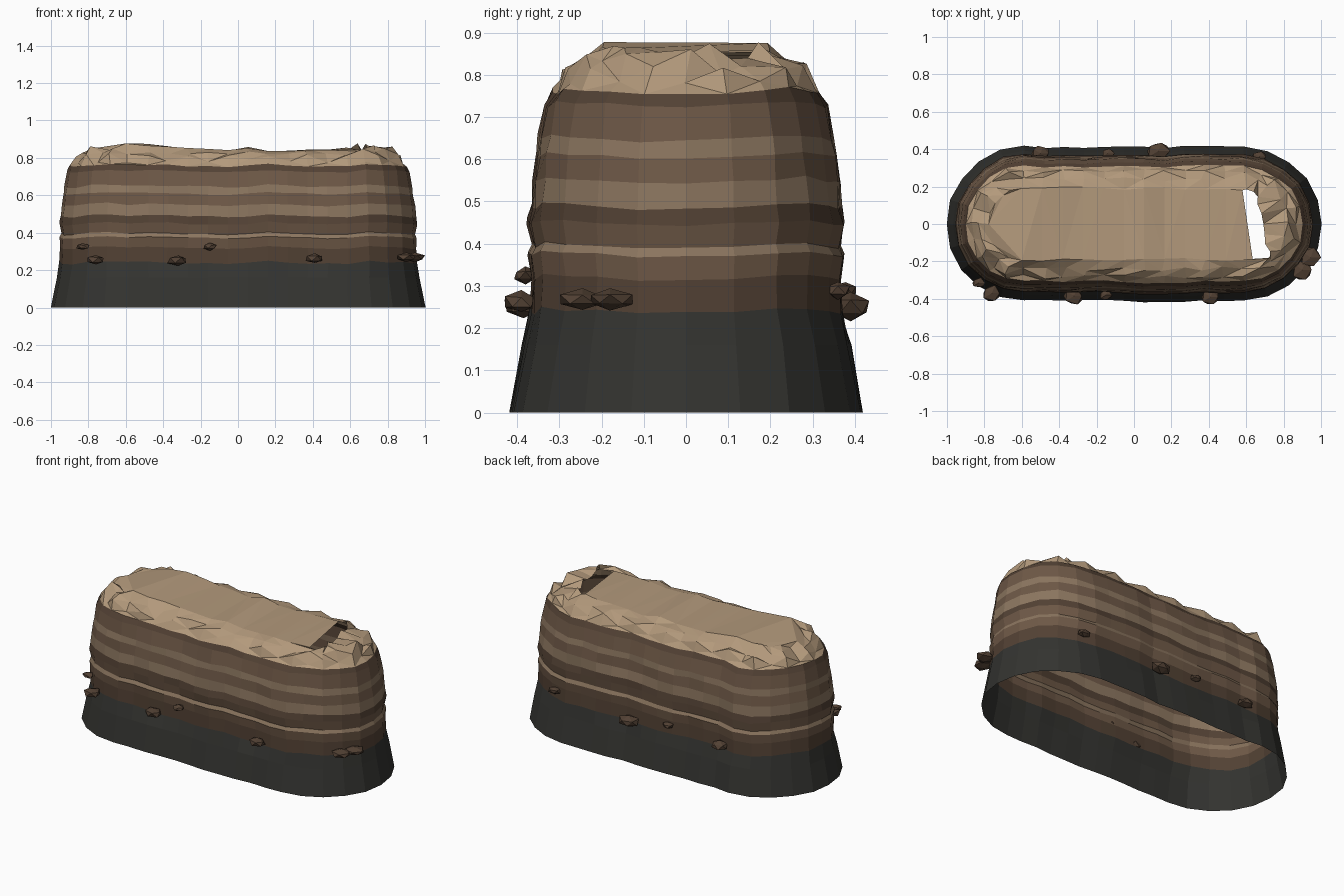
import bpy, bmesh, math, random
from mathutils import Vector

if "Cube" in bpy.data.objects:
    bpy.data.objects.remove(bpy.data.objects["Cube"])
random.seed(4)


def mat(name, c):
    m = bpy.data.materials.new(name)
    m.diffuse_color = (*c, 1)
    m.use_nodes = True
    m.node_tree.nodes["Principled BSDF"].inputs["Base Color"].default_value = m.diffuse_color
    return m


MATS = [mat("base_grey", (.034, .034, .03)), mat("dark_brown", (.085, .053, .034)),
        mat("brown", (.155, .098, .062)), mat("tan", (.26, .18, .115)),
        mat("light_tan", (.45, .32, .2))]

# Strata profile: z, half length, half width, colour of band above
PROFILE = [(0, 1.0, .412, 0), (.16, .968, .383, 0), (.24, .953, .362, 1), (.32, .95, .36, 2),
           (.375, .952, .368, 3), (.395, .944, .358, 2), (.45, .953, .369, 1),
           (.49, .948, .362, 3), (.55, .943, .357, 2), (.61, .933, .35, 3),
           (.65, .927, .344, 2), (.73, .913, .328, 1), (.76, .898, .309, 4)]
NS, NA = 11, 10            # segments per straight side and per rounded end
N = 2 * (NS + NA)


def stadium(hx, hy):
    """Outline starting at the front left, running counter-clockwise."""
    c = hx - hy
    pts = [(-c + 2 * c * i / NS, -hy) for i in range(NS)]
    pts += [(c + hy * math.sin(math.pi * i / NA), -hy * math.cos(math.pi * i / NA)) for i in range(NA)]
    return pts + [(-x, -y) for x, y in pts]


def jit(a):
    return random.uniform(-a, a)


bm = bmesh.new()


def ring(pts, zs):
    return [bm.verts.new((x, y, z)) for (x, y), z in zip(pts, zs)]


def bridge(a, b, color):
    for i in range(N):
        j = (i + 1) % N
        bm.faces.new((a[i], a[j], b[j], b[i])).material_index = color


# Layered cliff walls, open underneath
bulge = [jit(.008) for _ in range(N)]
wave = [.006 * math.sin(i * 1.1) + jit(.004) for i in range(N)]
rings = []
for z, hx, hy, col in PROFILE:
    pts = []
    rough = .002 if .3 < z < .42 else .004
    for i, (x, y) in enumerate(stadium(hx, hy)):
        k = bulge[i] + (jit(rough) if z > 0 else 0)
        d = Vector((max(0, abs(x) - .58) * (1 if x > 0 else -1), y)).normalized()
        pts.append((x + d.x * k * .6, y + d.y * k))
    rings.append(ring(pts, [z + (wave[i] + jit(rough) if z > .2 else 0) for i in range(N)]))
for k in range(len(rings) - 1):
    bridge(rings[k], rings[k + 1], PROFILE[k][3])


# Jagged crown: shoulder, crest and inner ring at the plateau edge
def top_z(x):
    prof = [(-.8, .85), (-.7, .845), (-.58, .878), (-.3, .853), (0, .838), (.05, .855),
            (.14, .83), (.35, .848), (.56, .84), (.62, .86), (.8, .845)]
    for (x0, z0), (x1, z1) in zip(prof, prof[1:]):
        if x <= x1:
            return z0 + (z1 - z0) * (x - x0) / (x1 - x0)
    return .85


def is_end(i):
    return NS <= i % (NS + NA)


pts = [(x + jit(.012), y + jit(.012)) for x, y in stadium(.875, .282)]
shoulder = ring(pts, [.8 + (.018 if i % 2 else -.018) + jit(.012) for i in range(N)])
bridge(rings[-1], shoulder, 4)

pts = [(x + jit(.014), y + jit(.012)) for x, y in stadium(.825, .24)]
crest = ring(pts, [.828 + (jit(.035) if is_end(i) else jit(.01)) for i in range(N)])
bridge(shoulder, crest, 4)

pts, zs = [], []
for i, (x, y) in enumerate(stadium(.79, .19)):
    if is_end(i):
        if x > 0:      # right end stays short, skewed beside the gap
            x = .685 - .2 * y + jit(.012)
            y *= .95
        else:
            x += jit(.02)
    else:
        y += jit(.008)
    pts.append((x, y))
    zs.append(top_z(x) + (jit(.025) if is_end(i) else jit(.006)))
inner = ring(pts, zs)
bridge(crest, inner, 4)


# Plateau cap: strips between front and back edges, with a gap at the right
def back(i):
    return (NS + NA + NS - i) % N


def cap(vs):
    bm.faces.new(vs).material_index = 4


for i in range(NS - 1):
    cap((inner[i], inner[i + 1], inner[back(i + 1)], inner[back(i)]))
f = bm.verts.new((.635, -.19, .845))
b = bm.verts.new((.58, .18, .855))
cap((inner[NS - 1], f, b, inner[back(NS - 1)]))
cap([inner[back(0)]] + inner[back(0) + 1:N] + [inner[0]])
cap((f, inner[NS - 1], inner[NS]))
cap((b, inner[back(NS)], inner[back(NS - 1)]))

bmesh.ops.triangulate(bm, faces=[q for q in bm.faces if q.material_index == 4])


def finish(bm, name, mats):
    me = bpy.data.meshes.new(name)
    bm.to_mesh(me)
    bm.free()
    for m in mats:
        me.materials.append(m)
    ob = bpy.data.objects.new(name, me)
    bpy.context.collection.objects.link(ob)


finish(bm, "layered_mesa", MATS)

# Loose stones stuck to the wall just above the base: x, y, z, size
STONES = [(-.76, -.37, .255, .05), (-.83, -.315, .325, .032), (-.32, -.385, .252, .05),
          (-.15, -.38, .325, .034), (.41, -.39, .262, .046), (.9, -.245, .268, .052),
          (.945, -.18, .268, .05), (-.5, .378, .262, .045), (-.14, .378, .29, .032),
          (.13, .39, .25, .055), (.67, .36, .29, .036)]
for n, (x, y, z, s) in enumerate(STONES):
    sb = bmesh.new()
    bmesh.ops.create_icosphere(sb, subdivisions=1, radius=1)
    end = abs(x) > .88
    for v in sb.verts:
        p = v.co * (1 + jit(.18))
        v.co = Vector((x + p.x * s * 1.1, y + p.y * s * (1.1 if end else .9),
                       z + p.z * s * (.45 if end else .58)))
    finish(sb, f"stone_{n + 1}", [MATS[1]])
